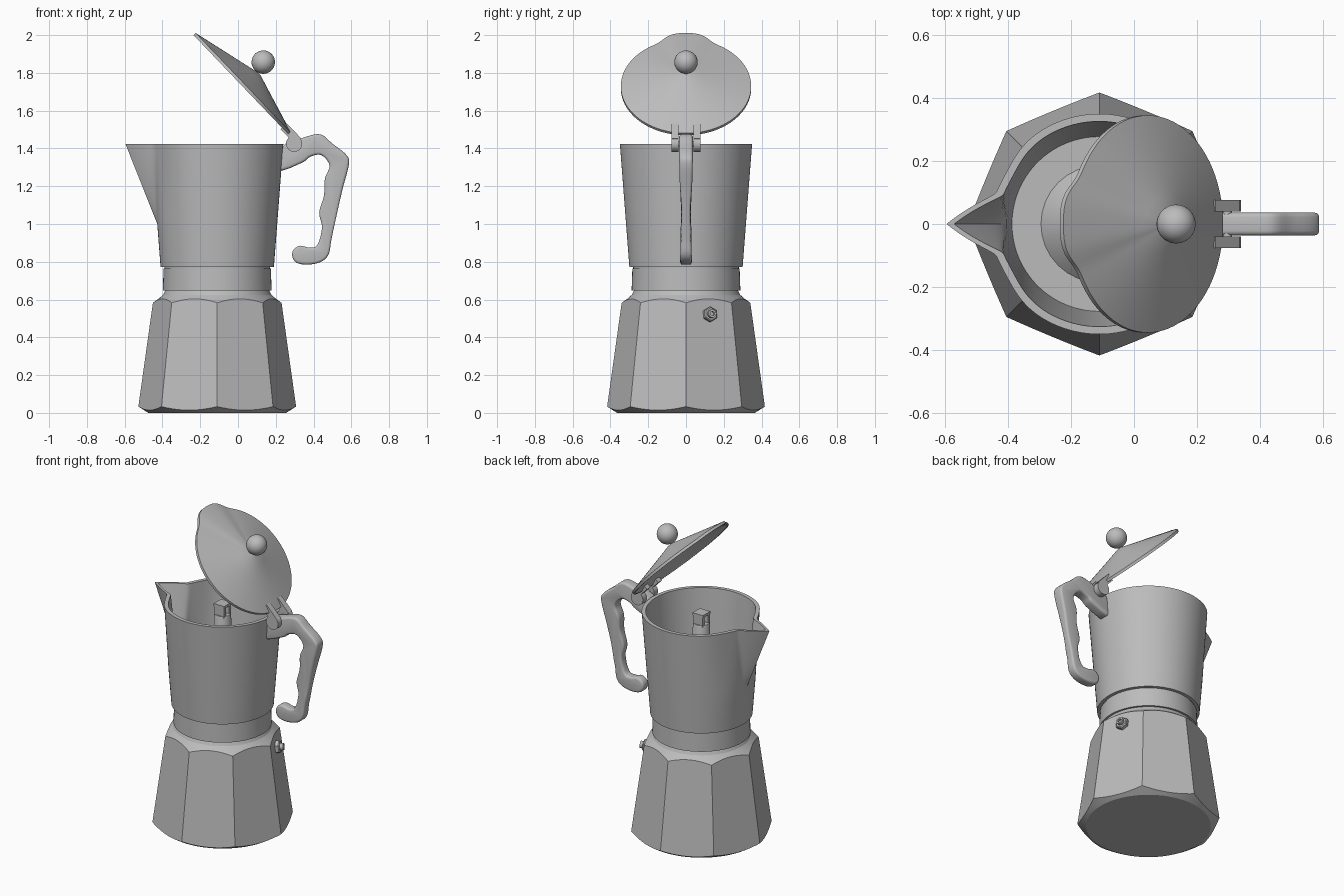
import bpy, bmesh
from math import sin, cos, pi, exp, radians, degrees
from mathutils import Matrix, Vector

if "Cube" in bpy.data.objects:
    bpy.data.objects.remove(bpy.data.objects["Cube"])

metal = bpy.data.materials.new("brushed_aluminium")
metal.use_nodes = True
GREY = (0.5, 0.5, 0.5, 1)
metal.diffuse_color = GREY
metal.node_tree.nodes["Principled BSDF"].inputs["Base Color"].default_value = GREY

CX = -0.11  # axis of the pot
AXIS = Matrix.Translation((CX, 0, 0))


def finish(name, bm, matrix=Matrix(), angle=30):
    bmesh.ops.recalc_face_normals(bm, faces=bm.faces)
    mesh = bpy.data.meshes.new(name)
    bm.transform(matrix)
    bm.to_mesh(mesh)
    bm.free()
    mesh.materials.append(metal)
    ob = bpy.data.objects.new(name, mesh)
    bpy.context.collection.objects.link(ob)
    if angle:
        smooth(ob, angle)
    return ob


def smooth(ob, angle):
    bpy.ops.object.select_all(action='DESELECT')
    ob.select_set(True)
    bpy.context.view_layer.objects.active = ob
    bpy.ops.object.shade_smooth_by_angle(angle=radians(angle))


def skin(name, loops, matrix=AXIS, angle=30):
    """Bridge a stack of equal point loops and cap both ends."""
    bm = bmesh.new()
    rows = [[bm.verts.new(p) for p in loop] for loop in loops]
    n = len(rows[0])
    for a, b in zip(rows, rows[1:]):
        for i in range(n):
            j = (i + 1) % n
            bm.faces.new((a[i], a[j], b[j], b[i]))
    bm.faces.new(rows[0])
    bm.faces.new(rows[-1])
    return finish(name, bm, matrix, angle)


def lathe(name, profile, segs=64, matrix=AXIS, angle=30):
    turns = [2 * pi * i / segs for i in range(segs)]
    return skin(name, [[(r * cos(a), r * sin(a), z) for a in turns]
                       for r, z in profile], matrix, angle)


def box(name, size, centre):
    bm = bmesh.new()
    bmesh.ops.create_cube(bm, size=1, matrix=Matrix.Translation(centre)
                          @ Matrix.Diagonal((*size, 1)))
    return finish(name, bm, angle=0)


# Water tank: tapered octagon trimmed by a turned profile
tank = lathe("water_tank", [(0.425, -0.02), (0.327, 0.68)], 8, angle=0)
trim = lathe("tank_trim", [(0.365, 0), (0.42, 0.035), (0.46, 0.06), (0.46, 0.53),
                           (0.37, 0.565), (0.34, 0.583), (0.31, 0.605),
                           (0.287, 0.625), (0.272, 0.655)], 96)
cut = tank.modifiers.new("trim", 'BOOLEAN')
cut.operation, cut.solver, cut.object = 'INTERSECT', 'EXACT', trim
bpy.context.view_layer.objects.active = tank
bpy.ops.object.modifier_apply(modifier="trim")
bpy.data.objects.remove(trim)
smooth(tank, 20)

# Collar between tank and jug
lathe("collar", [(0.26, 0.648), (0.288, 0.648), (0.284, 0.765), (0.28, 0.765),
                 (0.28, 0.78)])

# Jug with a pouring lip; samples are denser near the lip on the -x side
HALF = 64
ANGLES = [pi * abs(k / HALF) ** 1.6 * (1 if k > 0 else -1)
          for k in range(-HALF, HALF)]
FLOOR, RIM = 0.772, 1.423


def jug_radius(a, z):
    t = max(0, (z - 1.0) / (RIM - 1.0))
    deg = abs(degrees(a))
    lip = max(0, 1 - deg / (17 * (0.3 + 0.7 * t))) ** 1.3
    pinch = exp(-((deg - 28) / 16) ** 2)
    return 0.30 + 0.05 * (z - FLOOR) / (RIM - FLOOR) + t * (0.136 * lip - 0.012 * pinch)


def jug_loop(z, inset):
    loop = []
    for a in ANGLES:
        r = jug_radius(a, z) - inset
        loop.append((-r * cos(a), r * sin(a), z))
    return loop


heights = [FLOOR, 0.9, 1.0] + [1.0 + (RIM - 1.0) * i / 10 for i in range(1, 11)]
skin("jug", [jug_loop(z, 0) for z in heights]
     + [jug_loop(max(z, 0.79), 0.024) for z in reversed(heights)])

# Coffee column with an open cap
lathe("column", [(0.19, 0.785), (0.15, 0.83), (0.075, 0.89), (0.062, 0.93),
                 (0.05, 1.34), (0.046, 1.35)], 32)
for side in (-1, 1):
    box("column_post", (0.07, 0.02, 0.07), (CX, side * 0.027, 1.375))
box("column_web", (0.02, 0.06, 0.07), (CX, 0, 1.375))
box("column_cap", (0.075, 0.075, 0.015), (CX, 0, 1.41))

# Open lid: shallow cone shell with a lip bulge and a ball knob
LID = Matrix.Translation((0.033, 0, 1.719)) @ Matrix.Rotation(radians(46.3), 4, 'Y')


def lid_loop(scale, h):
    loop = []
    for a in ANGLES:
        r = scale * (0.345 + 0.044 * exp(-(degrees(a) / 20) ** 4))
        loop.append((-r * cos(a), r * sin(a), h))
    return loop


skin("lid", [lid_loop(s, h) for s, h in
             ((0.03, 0.098), (0.5, 0.052), (0.96, 0.004), (0.97, 0), (1, 0),
              (1, 0.016), (0.75, 0.04), (0.5, 0.064), (0.25, 0.088), (0.03, 0.11))], LID)
bm = bmesh.new()
bmesh.ops.create_uvsphere(bm, u_segments=32, v_segments=16, radius=0.062,
                          matrix=Matrix.Translation((-0.03, 0, 0.168)))
finish("lid_knob", bm, LID, 60)

# Hinge: two ears with tabs reaching up to the lid, and a pin
ACROSS = Matrix.Rotation(radians(90), 4, 'X')
for side in (-1, 1):
    lathe("hinge_ear", [(0.043, -0.019), (0.043, 0.019)], 24,
          Matrix.Translation((0.297, side * 0.058, 1.425)) @ ACROSS)
    bm = bmesh.new()
    bmesh.ops.create_cube(bm, size=1, matrix=Matrix.Translation(
        (0.345, side * 0.058, 0.012)) @ Matrix.Diagonal((0.11, 0.038, 0.045, 1)))
    finish("hinge_tab", bm, LID, 0)
lathe("hinge_pin", [(0.015, -0.07), (0.015, 0.07)], 16,
      Matrix.Translation((0.297, 0, 1.425)) @ ACROSS)

# Handle: smoothed outline, extruded, rounded and pinched at the grip
OUTLINE = [(0.215, 1.285), (0.34, 1.325), (0.38, 1.355), (0.44, 1.365), (0.485, 1.31),
           (0.46, 1.24), (0.455, 1.15), (0.43, 1.06), (0.445, 0.98), (0.42, 0.89),
           (0.38, 0.875), (0.33, 0.885), (0.295, 0.865), (0.287, 0.83), (0.31, 0.795),
           (0.37, 0.785), (0.44, 0.80), (0.48, 0.84), (0.495, 0.92), (0.525, 1.06),
           (0.555, 1.19), (0.588, 1.32), (0.57, 1.37), (0.50, 1.425), (0.435, 1.475),
           (0.34, 1.455), (0.235, 1.41)]


def catmull(points, steps=4):
    pts, out = [Vector(p) for p in points], []
    n = len(pts)
    for i in range(n):
        a, b, c, d = (pts[(i + k) % n] for k in (-1, 0, 1, 2))
        for s in range(steps):
            t = s / steps
            out.append(0.5 * (2 * b + (c - a) * t + (2 * a - 5 * b + 4 * c - d) * t ** 2
                              + (3 * b - a - 3 * c + d) * t ** 3))
    return out


W = 0.036
bm = bmesh.new()
face = bm.faces.new([bm.verts.new((p.x, -W, p.y)) for p in catmull(OUTLINE)])
caps = bmesh.ops.extrude_face_region(bm, geom=[face], use_keep_orig=True)["geom"]
bmesh.ops.translate(bm, vec=(0, 2 * W, 0),
                    verts=[g for g in caps if isinstance(g, bmesh.types.BMVert)])
bmesh.ops.recalc_face_normals(bm, faces=bm.faces)
rims = [e for e in bm.edges if abs(e.verts[0].co.y - e.verts[1].co.y) < 0.001]
bmesh.ops.bevel(bm, geom=rims, offset=0.014, segments=3, profile=0.5, affect='EDGES')
for v in bm.verts:
    v.co.y *= 1 - 0.35 * exp(-((v.co.z - 1.05) / 0.14) ** 2) - 0.12 * (v.co.z < 0.95)
finish("handle", bm, angle=40)

# Safety valve on the tank face beside the handle
VALVE = (AXIS @ Matrix.Rotation(radians(22.5), 4, 'Z')
         @ Matrix.Translation((0.322, 0, 0.52)) @ Matrix.Rotation(radians(82), 4, 'Y'))
lathe("valve_nut", [(0.04, -0.02), (0.04, 0.02), (0.034, 0.026)], 6, VALVE, 0)
lathe("valve_stem", [(0.022, 0), (0.022, 0.045), (0.012, 0.045), (0.012, 0.03)],
      20, VALVE)
